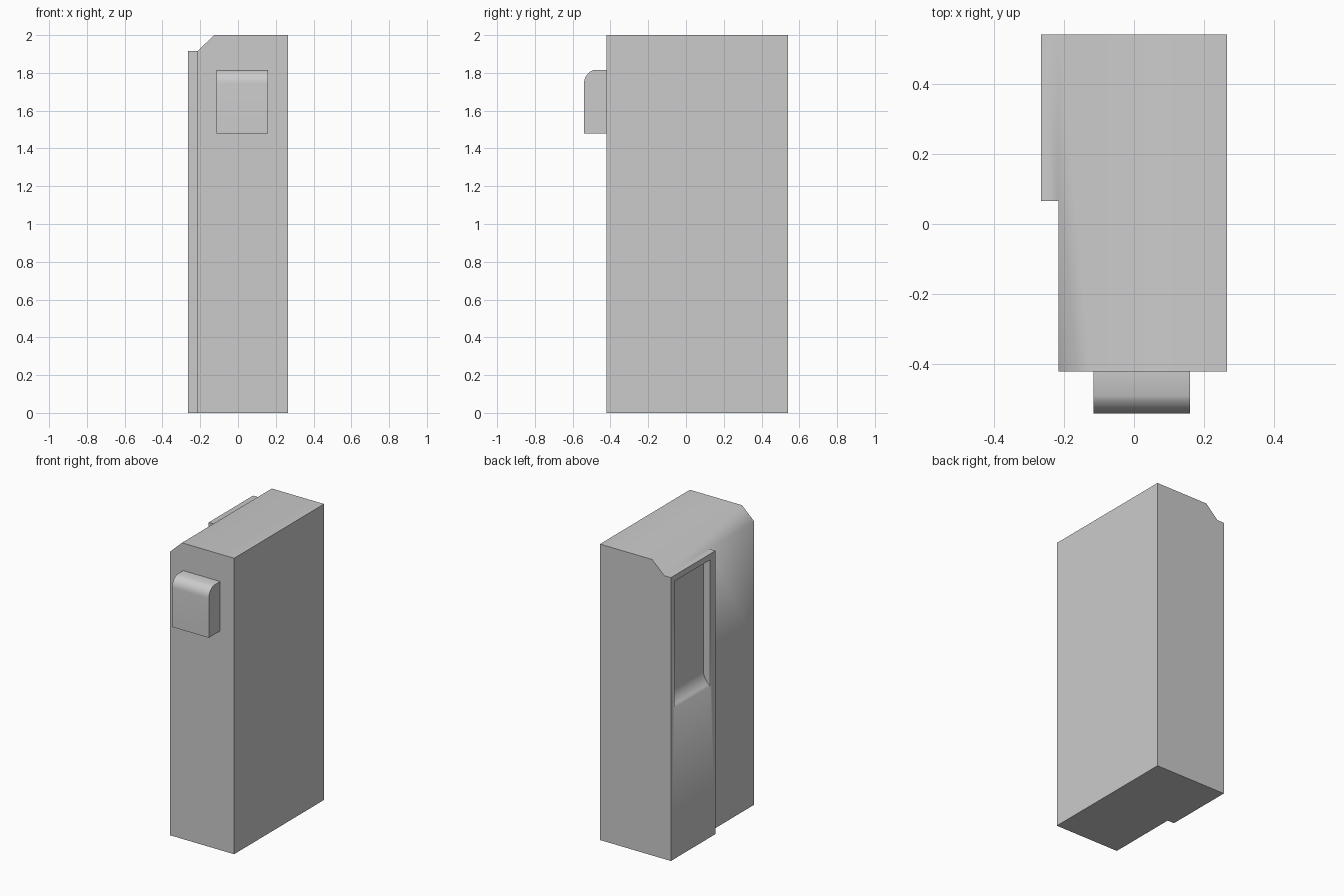
import bpy, bmesh
from math import atan, sin, cos, radians

if "Cube" in bpy.data.objects:
    bpy.data.objects.remove(bpy.data.objects["Cube"])


def arc(start, end, steps=6):
    """Arc that leaves start vertically and arrives at end."""
    du, dv = end[0] - start[0], end[1] - start[1]
    a = 2 * atan(abs(du / dv))
    ts = [a * i / steps for i in range(steps + 1)]
    return [(start[0] + du * (1 - cos(t)) / (1 - cos(a)),
             start[1] + dv * sin(t) / sin(a)) for t in ts]


def prism(name, profile, lo, hi, axis):
    """Extrude a (horizontal, z) profile along x or y."""
    bm = bmesh.new()
    pos = (lambda u, v, d: (u, d, v)) if axis == 'y' else (lambda u, v, d: (d, u, v))
    face = bm.faces.new([bm.verts.new(pos(u, v, lo)) for u, v in profile])
    ext = bmesh.ops.extrude_face_region(bm, geom=[face])
    verts = [g for g in ext['geom'] if isinstance(g, bmesh.types.BMVert)]
    bmesh.ops.translate(bm, verts=verts, vec=pos(0, 0, hi - lo))
    bmesh.ops.recalc_face_normals(bm, faces=bm.faces[:])
    mesh = bpy.data.meshes.new(name)
    bm.to_mesh(mesh)
    bm.free()
    obj = bpy.data.objects.new(name, mesh)
    bpy.context.collection.objects.link(obj)
    return obj


def activate(obj):
    bpy.ops.object.select_all(action='DESELECT')
    obj.select_set(True)
    bpy.context.view_layer.objects.active = obj


def cut(obj, cutter):
    mod = obj.modifiers.new("cut", 'BOOLEAN')
    mod.operation, mod.solver, mod.object = 'DIFFERENCE', 'EXACT', cutter
    activate(obj)
    bpy.ops.object.modifier_apply(modifier=mod.name)
    bpy.data.objects.remove(cutter)


# cabinet with chamfered top and a thicker left side
cabinet = prism("cabinet", [(0.265, 0), (0.265, 2), (-0.125, 2), (-0.215, 1.915),
                            (-0.265, 1.915), (-0.265, 0)], -0.42, 0.54, 'y')

# step along the front half of the left side
cut(cabinet, prism("step_cutter", [(-0.4, -0.1), (-0.215, -0.1), (-0.215, 1.1),
                                   (-0.215, 2.1), (-0.4, 2.1)], -0.6, 0.065, 'y'))

# recessed window with a curved sill in the raised side panel
sill = arc((-0.213, 1.12), (-0.265, 1.02))
cut(cabinet, prism("window_cutter", [(-0.306, 1.875), (-0.213, 1.875)] + sill
                   + [(-0.306, 0.991)], 0.12, 0.50, 'y'))

# rounded box on the front
front_box = prism("front_box", [(-0.42, 1.815), (-0.42, 1.48), (-0.54, 1.48)]
                  + arc((-0.54, 1.745), (-0.49, 1.815)), -0.115, 0.16, 'x')

for obj in (cabinet, front_box):
    activate(obj)
    bpy.ops.object.shade_smooth_by_angle(angle=radians(60))
